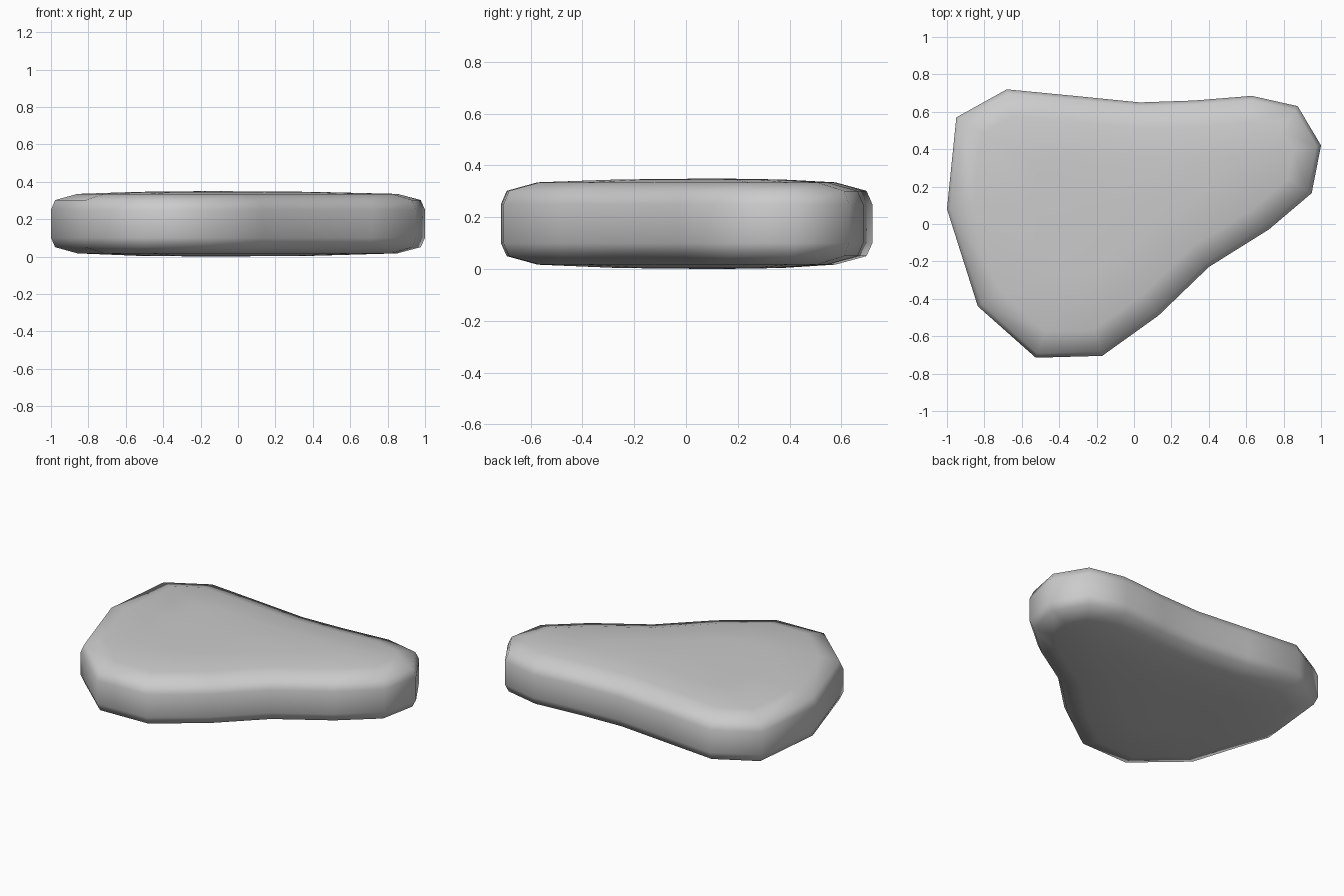
import bpy, bmesh
from mathutils import Vector

if "Cube" in bpy.data.objects:
    bpy.data.objects.remove(bpy.data.objects["Cube"])

# Plan outline, counter-clockwise
OUTLINE = [Vector(p) for p in (
    (-1, .08), (-.835, -.44), (-.525, -.715), (-.17, -.705), (.13, -.49), (.40, -.23),
    (.72, -.03), (.95, .165), (1, .42), (.875, .63), (.63, .685), (.32, .66),
    (.03, .65), (-.32, .685), (-.68, .72), (-.95, .57))]
CENTRE = Vector((-.15, .12))


def inset(points, d):
    """Move every outline corner inwards by d along its mitre."""
    out = []
    for i, p in enumerate(points):
        a = (p - points[i - 1]).normalized()
        b = (points[(i + 1) % len(points)] - p).normalized()
        na, nb = Vector((-a.y, a.x)), Vector((-b.y, b.x))
        out.append(p + (na + nb) * d / (1 + na.dot(nb)))
    return out


shoulder = inset(OUTLINE, .14)
crown = [CENTRE.lerp(p, .55) for p in shoulder]
lip = inset(OUTLINE, .022)

# Rounded slab: rings from bottom to top
rings = [(crown, .004), (shoulder, .017), (lip, .05), (OUTLINE, .10),
         (OUTLINE, .25), (lip, .302), (shoulder, .335), (crown, .346)]
bm = bmesh.new()
loops = [[bm.verts.new((p.x, p.y, z)) for p in pts] for pts, z in rings]
n = len(OUTLINE)
for lo, hi in zip(loops, loops[1:]):
    for i in range(n):
        j = (i + 1) % n
        bm.faces.new((lo[i], lo[j], hi[j], hi[i]))

# Slightly domed caps
for loop, z in ((loops[0], 0), (loops[-1], .35)):
    tip = bm.verts.new((CENTRE.x, CENTRE.y, z))
    for i in range(n):
        bm.faces.new((loop[i], loop[(i + 1) % n], tip))
bmesh.ops.recalc_face_normals(bm, faces=bm.faces)
for f in bm.faces:
    f.smooth = True

mesh = bpy.data.meshes.new("flat_stone")
bm.to_mesh(mesh)
bm.free()
bpy.context.collection.objects.link(bpy.data.objects.new("flat_stone", mesh))
